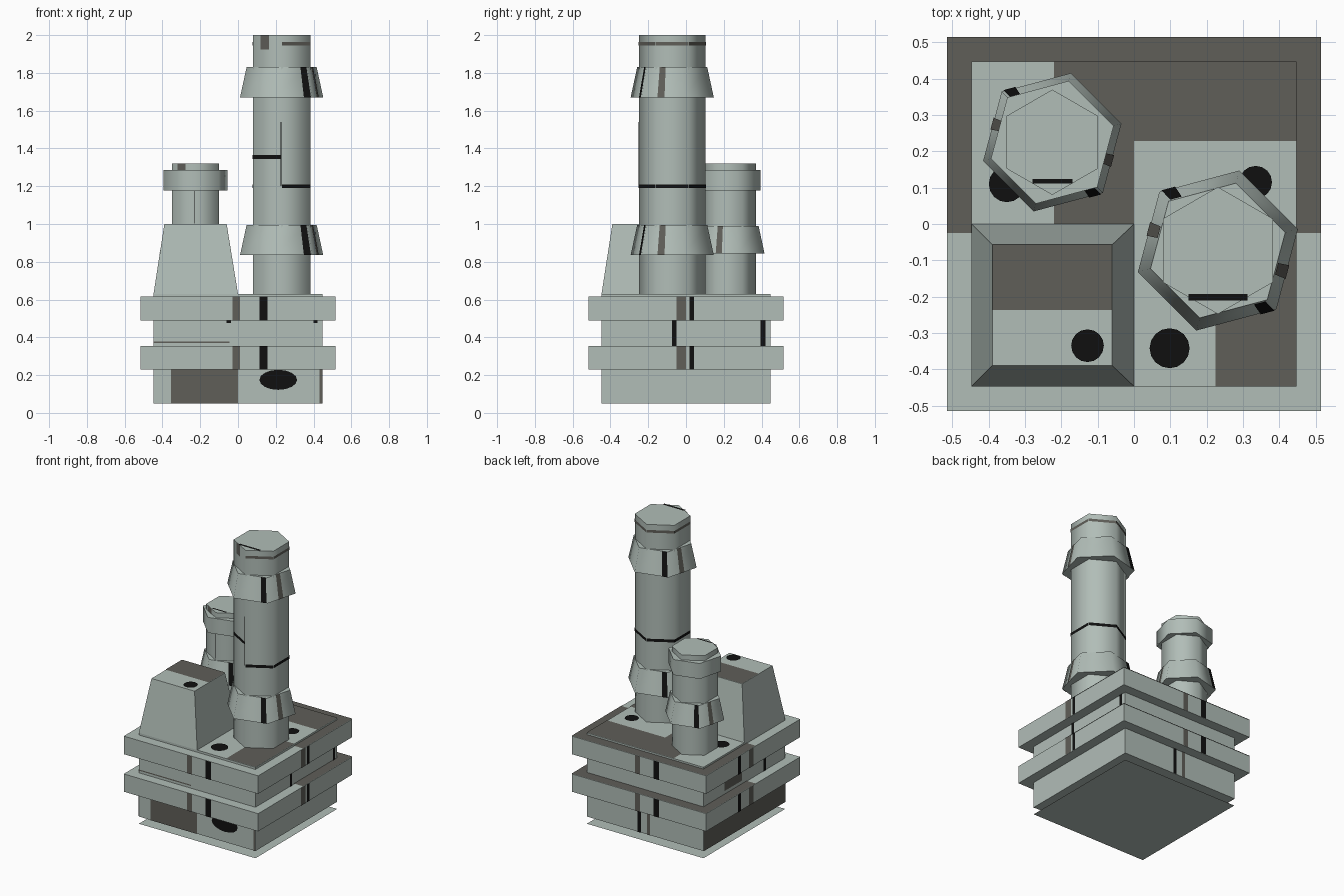
import bpy, math
from mathutils import Vector

if "Cube" in bpy.data.objects:
    bpy.data.objects.remove(bpy.data.objects["Cube"])


def material(name, rgb):
    m = bpy.data.materials.new(name)
    m.diffuse_color = (*rgb, 1)
    m.use_nodes = True
    m.node_tree.nodes["Principled BSDF"].inputs["Base Color"].default_value = m.diffuse_color
    return m


LIGHT = material("pale_concrete", (0.44, 0.51, 0.475))
DARK = material("dark_grey", (0.115, 0.112, 0.098))
BLACK = material("soot_black", (0.005, 0.005, 0.005))
LIFT = 0.003  # painted details float just above the surface


def mesh_object(name, verts, faces, mat, smooth=False):
    me = bpy.data.meshes.new(name)
    me.from_pydata(verts, [], faces)
    me.materials.append(mat)
    ob = bpy.data.objects.new(name, me)
    bpy.context.collection.objects.link(ob)
    if smooth:
        bpy.ops.object.select_all(action='DESELECT')
        ob.select_set(True)
        bpy.context.view_layer.objects.active = ob
        bpy.ops.object.shade_smooth_by_angle(angle=math.radians(65))
    return ob


def loft(name, low, high, mat=LIGHT, smooth=False):
    n = len(low)
    faces = [(i, (i + 1) % n, n + (i + 1) % n, n + i) for i in range(n)]
    faces += [tuple(reversed(range(n))), tuple(range(n, 2 * n))]
    return mesh_object(name, low + high, faces, mat, smooth)


def rect(x0, x1, y0, y1, z):
    return [(x0, y0, z), (x1, y0, z), (x1, y1, z), (x0, y1, z)]


def slab(name, h, z0, z1):
    return loft(name, rect(-h, h, -h, h, z0), rect(-h, h, -h, h, z1))


def hexa(c, r, z, start):
    return [(c[0] + r * math.cos(math.radians(start + 60 * i)),
             c[1] + r * math.sin(math.radians(start + 60 * i)), z) for i in range(6)]


def top_paint(name, mat, x0, x1, y0, y1, z):
    mesh_object(name, rect(x0, x1, y0, y1, z + LIFT), [(0, 1, 2, 3)], mat)


def top_spot(name, x, y, z, r):
    pts = [(x + r * math.cos(a * math.pi / 8), y + r * math.sin(a * math.pi / 8), z + 2 * LIFT)
           for a in range(16)]
    mesh_object(name, pts, [tuple(range(16))], BLACK)


def side_paint(name, mat, side, h, a0, a1, z0, z1):
    """Rectangle on a wall; a0..a1 is the world x or y range."""
    d = h + LIFT
    put = {"front": lambda a: (a, -d), "back": lambda a: (a, d),
           "right": lambda a: (d, a), "left": lambda a: (-d, a)}[side]
    if side in ("back", "left"):
        a0, a1 = a1, a0
    pts = [(*put(a0), z0), (*put(a1), z0), (*put(a1), z1), (*put(a0), z1)]
    mesh_object(name, pts, [(0, 1, 2, 3)], mat)


def hex_paint(name, mat, low, high, side, f0, f1, g0, g1):
    """Patch on one hexagon side: f runs along the side, g up it."""
    a, b = Vector(low[side]), Vector(low[(side + 1) % 6])
    c, d = Vector(high[side]), Vector(high[(side + 1) % 6])
    n = (b - a).cross(c - a).normalized() * LIFT
    pts = [a.lerp(b, f).lerp(c.lerp(d, f), g) + n
           for f, g in ((f0, g0), (f1, g0), (f1, g1), (f0, g1))]
    mesh_object(name, pts, [(0, 1, 2, 3)], mat)


# Stepped base: ground sheet, walls, two protruding bands, roof
W, B = 0.447, 0.515
mesh_object("ground_sheet", rect(-W, W, -W, W, 0), [(0, 1, 2, 3)], LIGHT)
slab("lower_wall", W, 0.05, 0.23)
slab("lower_band", B, 0.23, 0.353)
slab("middle_wall", W, 0.353, 0.49)
slab("upper_band", B, 0.49, 0.615)
slab("roof_deck", W, 0.615, 0.63)

# Tapered block on the front left of the roof
loft("tapered_block", rect(-W, 0, -W, 0, 0.63), rect(-0.39, -0.06, -0.39, -0.057, 1.0))
top_paint("block_top_dark", DARK, -0.39, -0.06, -0.237, -0.057, 1.0)
top_spot("block_top_spot", -0.128, -0.335, 1.0, 0.045)

# Roof panels and soot spots
for x0, x1, y0, y1 in ((-0.22, W, 0.228, W), (-0.22, 0, 0, 0.228), (0.225, W, -W, -0.025)):
    top_paint("roof_dark_panel", DARK, x0, x1, y0, y1, 0.63)
for x, y, r in ((0.098, -0.342, 0.055), (0.335, 0.115, 0.045), (-0.35, 0.11, 0.05)):
    top_spot("roof_soot_spot", x, y, 0.63, r)

# Dark rear half on the ledges of both bands
for z in (0.353, 0.615):
    top_paint("ledge_dark_back", DARK, -B, B, W, B, z)
    top_paint("ledge_dark_right", DARK, W, B, -0.025, W, z)
    top_paint("ledge_dark_left", DARK, -B, -W, -0.025, W, z)

# Vertical stripes on both bands
for z0, z1 in ((0.23, 0.353), (0.49, 0.615)):
    for side, g0, g1, k0, k1 in (("front", -0.03, 0.01, 0.115, 0.157),
                                 ("back", -0.01, 0.03, -0.157, -0.115),
                                 ("right", -0.05, 0.0, 0.018, 0.042),
                                 ("left", 0.0, 0.05, 0.14, 0.17)):
        side_paint("band_grey_stripe", DARK, side, B, g0, g1, z0, z1)
        side_paint("band_black_stripe", BLACK, side, B, k0, k1, z0, z1)

# Middle wall markings
for a in (-0.075, 0.395):
    side_paint("middle_black_stripe", BLACK, "right", W, a, a + 0.025, 0.353, 0.49)
side_paint("middle_left_stripe", BLACK, "left", W, -0.235, -0.205, 0.353, 0.49)
side_paint("middle_left_patch", DARK, "left", W, 0.03, 0.22, 0.38, 0.44)
side_paint("middle_front_line", DARK, "front", W, -W, -0.045, 0.37, 0.378)
for a in (-0.06, 0.4):
    side_paint("middle_front_mark", BLACK, "front", W, a, a + 0.022, 0.475, 0.49)

# Lower wall markings: dark door, dark left wall, soot vent, back stripes
side_paint("front_dark_door", DARK, "front", W, -0.355, 0, 0.05, 0.23)
side_paint("front_edge_strip", DARK, "front", W, 0.432, W, 0.05, 0.23)
side_paint("left_dark_wall", DARK, "left", W, -W, W, 0.05, 0.23)
side_paint("back_black_stripe", BLACK, "back", W, 0.03, 0.055, 0.05, 0.23)
side_paint("back_grey_stripe", DARK, "back", W, -0.04, -0.015, 0.05, 0.23)
vent = [(0.213 + 0.1 * math.cos(a * math.pi / 8), -W - LIFT,
         0.175 + 0.053 * math.sin(a * math.pi / 8)) for a in range(16)]
mesh_object("front_soot_vent", vent, [tuple(range(16))], BLACK)


def collar(name, c, r0, r1, z0, z1):
    """Flared hexagonal collar with its painted stripes."""
    low, high = hexa(c, r0, z0, 15), hexa(c, r1, z1, 15)
    loft(name, low, high, smooth=True)
    for side, f0, f1, mat in ((4, 0.8, 0.97, BLACK), (1, 0.8, 0.97, BLACK),
                              (5, 0.38, 0.55, DARK), (2, 0.38, 0.55, DARK)):
        hex_paint(name + "_stripe", mat, low, high, side, f0, f1, 0, 1)


# Tall chimney
TC = (0.231, -0.073)
tl, th = hexa(TC, 0.175, 0.63, 30), hexa(TC, 0.175, 2.0, 30)
loft("tall_chimney", tl, th, smooth=True)
collar("tall_lower_collar", TC, 0.228, 0.192, 0.835, 0.995)
collar("tall_upper_collar", TC, 0.228, 0.192, 1.67, 1.83)


def up(z):
    return (z - 0.63) / 1.37


for s in range(6):
    zb = 1.345 if s == 3 else 1.19
    hex_paint("tall_black_ring", BLACK, tl, th, s, 0, 1, up(zb), up(zb + 0.02))
    if s != 3:
        hex_paint("tall_grey_ring", DARK, tl, th, s, 0, 1, up(1.945), up(1.963))
hex_paint("tall_top_mark", DARK, tl, th, 3, 0.27, 0.57, up(1.925), 1)
hex_paint("tall_seam", BLACK, tl, th, 3, 0.97, 1, up(1.2), up(1.54))
top_paint("tall_top_strip", BLACK, 0.15, 0.312, -0.21, -0.193, 2.0)

# Short chimney
SC = (-0.225, 0.225)
sl, sh = hexa(SC, 0.145, 0.63, 30), hexa(SC, 0.145, 1.32, 30)
loft("short_chimney", sl, sh, smooth=True)
collar("short_lower_collar", SC, 0.197, 0.165, 0.845, 0.99)
loft("short_upper_collar", hexa(SC, 0.175, 1.178, 15), hexa(SC, 0.175, 1.285, 15), smooth=True)
hex_paint("short_top_mark", DARK, sl, sh, 3, 0.25, 0.6, 0.95, 1)
hex_paint("short_seam", BLACK, sl, sh, 3, 0.97, 1, 0.54, 0.79)
top_paint("short_top_strip", BLACK, -0.28, -0.17, 0.112, 0.124, 1.32)
